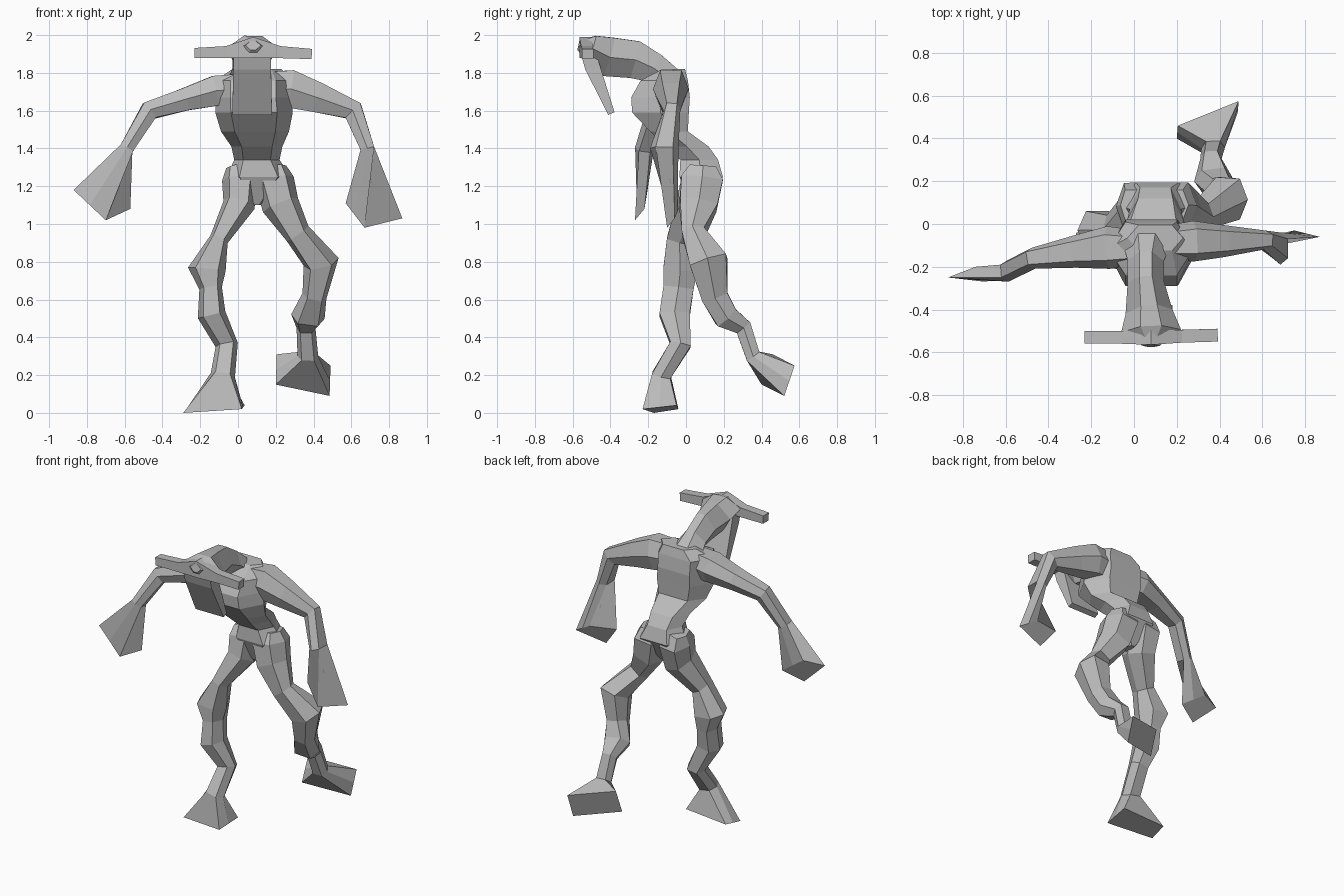
import bpy
import bmesh
from mathutils import Vector

default_cube = bpy.data.objects.get("Cube")
if default_cube:
    bpy.data.objects.remove(default_cube, do_unlink=True)

# Single clay colour
clay = bpy.data.materials.new("clay_grey")
clay.use_nodes = True
clay_colour = (0.5, 0.5, 0.5, 1.0)
clay.diffuse_color = clay_colour
clay.node_tree.nodes["Principled BSDF"].inputs["Base Color"].default_value = clay_colour

AXIS_X = Vector((1, 0, 0))
AXIS_Y = Vector((0, 1, 0))
AXIS_Z = Vector((0, 0, 1))


def section_points(centre, tangent, reference, width, depth, corner):
    """Six-sided section across the path; corner=1 makes it a rectangle."""
    side = (reference - reference.dot(tangent) * tangent).normalized()
    up = tangent.cross(side)
    outline = [(1, 0), (corner, 1), (-corner, 1), (-1, 0), (-corner, -1), (corner, -1)]
    return [centre + side * width * a + up * depth * b for a, b in outline]


def plate_points(corners):
    """Four explicit corners with two side midpoints, matching the section order."""
    c0, c1, c2, c3 = corners
    return [(c0 + c3) / 2, c0, c1, (c1 + c2) / 2, c2, c3]


def path_tangents(path):
    """Direction at each point, averaged between neighbouring steps."""
    steps = [(b - a).normalized() for a, b in zip(path, path[1:])]
    inner = [(a + b).normalized() for a, b in zip(steps, steps[1:])]
    return [steps[0]] + inner + [steps[-1]]


def loft(name, sections, reference, corner=0.6, end_plate=None, axis=None):
    """Skin sections given as (x, y, z, half width, half depth)."""
    centres = [Vector(s[:3]) for s in sections]
    corners = [Vector(c) for c in end_plate] if end_plate else []
    path = list(centres)
    if corners:
        path.append(sum(corners, Vector()) / len(corners))
    tangents = [axis] * len(path) if axis else path_tangents(path)

    loops = []
    for centre, tangent, section in zip(centres, tangents, sections):
        loops.append(section_points(centre, tangent, reference, section[3], section[4], corner))
    if corners:
        loops.append(plate_points(corners))

    bm = bmesh.new()
    rings = [[bm.verts.new(point) for point in loop] for loop in loops]
    for lower, upper in zip(rings, rings[1:]):
        count = len(lower)
        for i in range(count):
            j = (i + 1) % count
            bm.faces.new((lower[i], lower[j], upper[j], upper[i]))
    bm.faces.new(list(reversed(rings[0])))
    bm.faces.new(rings[-1])
    bmesh.ops.recalc_face_normals(bm, faces=bm.faces)

    mesh = bpy.data.meshes.new(name)
    bm.to_mesh(mesh)
    bm.free()
    mesh.materials.append(clay)
    part = bpy.data.objects.new(name, mesh)
    bpy.context.collection.objects.link(part)


# Torso in level sections from crotch to shoulders
loft("torso", [
    (.10, .07, 1.10, .02, .04),
    (.11, .08, 1.25, .17, .115),
    (.10, .07, 1.34, .12, .10),
    (.10, .005, 1.41, .135, .115),
    (.09, -.09, 1.49, .18, .10),
    (.085, -.135, 1.59, .205, .15),
    (.08, -.135, 1.67, .20, .155),
    (.08, -.115, 1.76, .20, .125),
    (.10, -.065, 1.82, .13, .06),
], AXIS_X, axis=AXIS_Z)

# Neck and head reaching forward
loft("head", [
    (.06, -.07, 1.75, .12, .07),
    (.055, -.17, 1.825, .085, .08),
    (.055, -.27, 1.87, .085, .10),
    (.07, -.41, 1.885, .11, .105),
    (.08, -.50, 1.93, .14, .07),
    (.08, -.57, 1.945, .04, .025),
], AXIS_X, corner=0.35)

# Flat muzzle hanging below the brow
loft("muzzle", [
    (.075, -.515, 1.90, .10, .04),
    (.075, -.495, 1.83, .10, .04),
    (.075, -.395, 1.585, .105, .018),
], AXIS_X, corner=1)

# Horn bar across the brow
loft("horns", [
    (-.23, -.53, 1.905, .03, .027),
    (-.06, -.53, 1.91, .03, .032),
    (.08, -.53, 1.935, .035, .055),
    (.22, -.525, 1.91, .03, .032),
    (.39, -.52, 1.90, .03, .027),
], AXIS_Y, corner=1)

# Arms, each ending in a flared blunt hand
loft("left_arm", [
    (.14, -.09, 1.715, .08, .09),
    (.28, -.08, 1.715, .095, .10),
    (.42, -.08, 1.67, .075, .08),
    (.61, -.075, 1.60, .045, .055),
    (.685, -.115, 1.40, .075, .037),
], AXIS_Y, end_plate=[
    (.87, -.06, 1.03), (.67, -.10, .98), (.57, -.07, 1.11), (.75, -.03, 1.10),
])
loft("right_arm", [
    (.02, -.11, 1.715, .08, .08),
    (-.12, -.11, 1.705, .10, .08),
    (-.28, -.13, 1.66, .075, .06),
    (-.47, -.16, 1.60, .05, .05),
    (-.59, -.22, 1.40, .05, .037),
], AXIS_Y, end_plate=[
    (-.57, -.22, 1.08), (-.70, -.27, 1.02), (-.87, -.25, 1.18), (-.74, -.20, 1.20),
])

# Legs, each ending in a wide wedge foot
loft("left_leg", [
    (.19, .09, 1.31, .065, .07),
    (.19, .085, 1.24, .105, .11),
    (.225, .065, 1.10, .10, .10),
    (.315, .04, .95, .07, .06),
    (.44, .12, .80, .095, .10),
    (.405, .15, .62, .065, .07),
    (.37, .21, .51, .09, .065),
    (.36, .305, .45, .05, .045),
    (.37, .355, .30, .055, .04),
], AXIS_X, end_plate=[
    (.485, .52, .09), (.20, .40, .15), (.205, .46, .31), (.49, .575, .25),
])
loft("right_leg", [
    (-.01, .09, 1.31, .055, .07),
    (.01, .085, 1.24, .095, .11),
    (.005, .05, 1.10, .085, .10),
    (-.10, -.03, .92, .05, .07),
    (-.165, -.03, .76, .10, .09),
    (-.145, -.04, .66, .06, .08),
    (-.14, -.06, .52, .075, .08),
    (-.06, -.03, .36, .06, .055),
    (-.08, -.13, .20, .065, .05),
], AXIS_X, end_plate=[
    (.02, -.23, .02), (-.29, -.17, 0), (-.27, -.04, .02), (.035, -.05, .04),
])
